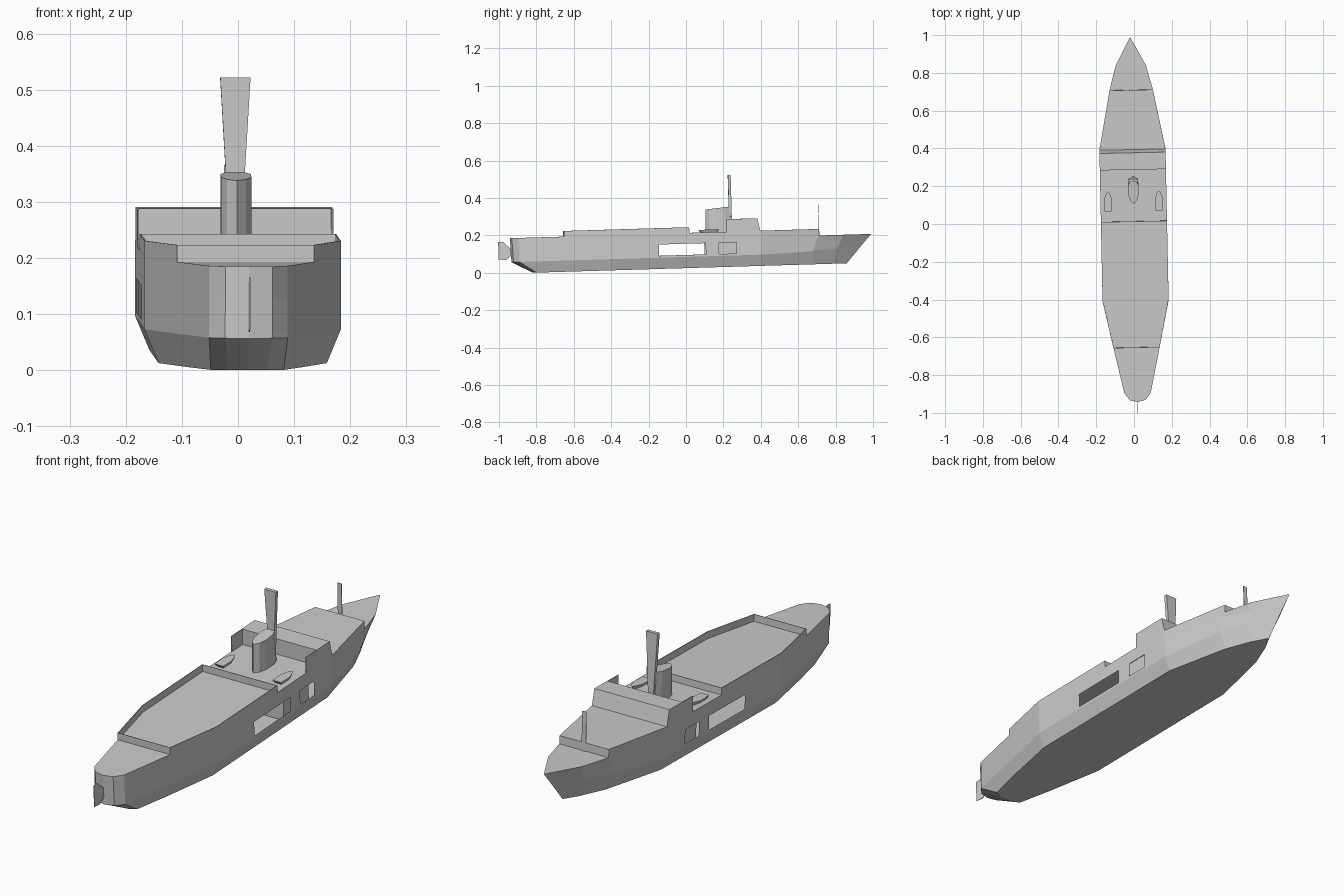
import bpy, bmesh
from mathutils import Matrix

if "Cube" in bpy.data.objects:
    bpy.data.objects.remove(bpy.data.objects["Cube"], do_unlink=True)

grey = bpy.data.materials.new("hull_grey")
grey.use_nodes = True
COLOUR = (0.6, 0.6, 0.6, 1)
grey.diffuse_color = COLOUR
grey.node_tree.nodes["Principled BSDF"].inputs["Base Color"].default_value = COLOUR

# The ship sits slightly turned and bow-up
POSE = (Matrix.Translation((0, 0, 0.0246)) @ Matrix.Rotation(0.0208, 4, 'Z')
        @ Matrix.Rotation(0.03, 4, 'X'))
DECK, FORE, RAIL, ROOF = 0.188, 0.153, 0.218, 0.255


def finish(name, bm, recalc=True):
    if recalc:
        bmesh.ops.recalc_face_normals(bm, faces=bm.faces)
    mesh = bpy.data.meshes.new(name)
    bm.to_mesh(mesh)
    bm.free()
    mesh.transform(POSE)
    mesh.materials.append(grey)
    ob = bpy.data.objects.new(name, mesh)
    bpy.context.collection.objects.link(ob)
    return ob


def loft(name, *rings):
    """Closed solid through rings of matching points."""
    bm = bmesh.new()
    rows = [[bm.verts.new(p) for p in r] for r in rings]
    n = len(rows[0])
    for a, b in zip(rows, rows[1:]):
        for i in range(n):
            j = (i + 1) % n
            bm.faces.new((a[i], a[j], b[j], b[i]))
    bm.faces.new(rows[0])
    bm.faces.new(rows[-1])
    return finish(name, bm)


def box(name, x0, x1, y0, y1, z0, z1):
    base = [(x0, y0), (x1, y0), (x1, y1), (x0, y1)]
    return loft(name, *[[(x, y, z) for x, y in base] for z in (z0, z1)])


def wall(name, pts, z0, z1):
    """Thin upright bulwark around a closed outline."""
    bm = bmesh.new()
    lo, hi = [[bm.verts.new((x, y, z)) for x, y in pts] for z in (z0, z1)]
    for i in range(len(pts)):
        j = (i + 1) % len(pts)
        bm.faces.new((lo[i], lo[j], hi[j], hi[i]))
    ob = finish(name, bm)
    mod = ob.modifiers.new("thickness", 'SOLIDIFY')
    mod.thickness = 0.003
    return ob


def mirrored(half):
    """Full outline from its +x half; end points lie on the centre line."""
    return half + [(-p[0], *p[1:]) for p in reversed(half[1:-1])]


# Hull stations: top (x, y, z), chine (x, y, z), bottom (x, y)
stations = [
    ((0, -0.937, DECK), (0, -0.932, 0.06), (0, -0.82)),
    ((0.042, -0.927, DECK), (0.042, -0.922, 0.06), (0.035, -0.815)),
    ((0.07, -0.89, DECK), (0.07, -0.89, 0.06), (0.065, -0.8)),
    ((0.122, -0.65, DECK), (0.122, -0.65, 0.06), (0.1, -0.65)),
]
for y in (-0.4, -0.145, 0.105, 0.175, 0.27, 0.4):
    stations.append(((0.175, y, DECK), (0.175, y, 0.06), (0.15, y)))
stations += [
    ((0.115, 0.715, DECK), (0.115, 0.68, 0.07), (0.085, 0.68)),
    ((0.08, 0.845, FORE), (0.062, 0.81, 0.08), (0.04, 0.79)),
    ((0, 0.995, FORE), (0, 0.93, 0.08), (0, 0.86)),
]
STEP = 10   # station where the main deck drops to the bow deck
WINDOWS = (5, 7)   # hull bays left open on both sides


def level(f):
    return [tuple(c + (t - c) * f for t, c in zip(top, chine)) for top, chine, _ in stations]


levels = [[(*b, 0) for _, _, b in stations]] + [level(f) for f in (0, 0.08, 0.55, 1)]
bm = bmesh.new()
rows = [[bm.verts.new(p) for p in mirrored(half)] for half in levels]
count = len(rows[0])
last = len(stations) - 1
openings = []
for k, (a, b) in enumerate(zip(rows, rows[1:])):
    for i in range(count):
        j = (i + 1) % count
        face = bm.faces.new((a[i], a[j], b[j], b[i]))
        bay = i if i < last else count - 1 - i
        if k == 2 and bay in WINDOWS:
            openings.append(face)
bm.faces.new(rows[0])
top = rows[-1]
# Main deck, step and lower bow deck
lo_r, lo_l = [bm.verts.new((s * 0.115, 0.715, FORE)) for s in (1, -1)]
r, l = top[STEP], top[count - STEP]
bm.faces.new(top[:STEP + 1] + top[count - STEP:])
bm.faces.new((r, l, lo_l, lo_r))
bm.faces.new([lo_r] + top[STEP + 1:count - STEP] + [lo_l])
# Side below the step, closing the corner to the bow edge
bm.faces.new((r, lo_r, top[STEP + 1]))
bm.faces.new((l, top[count - STEP - 1], lo_l))
# Trim the sheer so the rail drops straight at the step
bmesh.ops.recalc_face_normals(bm, faces=bm.faces)
for s, v, low, nxt in ((1, r, lo_r, top[STEP + 1]), (-1, l, lo_l, top[count - STEP - 1])):
    corner = [f for f in bm.faces if {v, low, nxt} == set(f.verts)]
    side = [f for f in bm.faces if v in f.verts and nxt in f.verts and f not in corner]
    for f in side:
        ring = [low if q is v else q for q in f.verts]
        lower = [q for q in f.verts if q not in (v, nxt)]
        near = min(lower, key=lambda q: q.co.y)
        bm.faces.new(ring)
        order = list(f.verts)
        tri = [v, near, low]
        if order[(order.index(v) + 1) % len(order)] is not near:
            tri.reverse()
        bm.faces.new(tri)
    bmesh.ops.delete(bm, geom=corner + side, context='FACES_ONLY')
bmesh.ops.recalc_face_normals(bm, faces=bm.faces)
bmesh.ops.delete(bm, geom=openings, context='FACES')
finish("hull", bm, recalc=False)

# Inside of the hull, seen through the openings
box("inner_bulkhead", -0.13, 0.13, 0.125, 0.3, 0.01, 0.17)
box("inner_ceiling", -0.17, 0.17, -0.3, 0.125, 0.17, 0.18)

# Bulwark round the long aft deck
rail = [(0.122, -0.65), (0.175, -0.4), (0.175, 0.02)]
wall("deck_bulwark", rail + [(-x, y) for x, y in reversed(rail)], DECK, RAIL)

# Bridge with a raked front, and its side wings
profile = [(0.295, DECK), (0.4, DECK), (0.385, ROOF), (0.295, ROOF)]
loft("bridge", *[[(x, y, z) for y, z in profile] for x in (-0.175, 0.175)])
for side, s in (("left", 1), ("right", -1)):
    x0, x1 = sorted((s * 0.172, s * 0.175))
    box(side + "_bridge_wing", x0, x1, 0.22, 0.295, DECK, ROOF)

    # Lifeboats, pointed towards the bow
    boat = [(-0.02, 0.075), (0.02, 0.075), (0.022, 0.135), (0.01, 0.17),
            (0, 0.182), (-0.01, 0.17), (-0.022, 0.135)]
    loft(side + "_lifeboat",
         [(s * 0.135 + x * 0.7, 0.125 + (y - 0.125) * 0.8, DECK) for x, y in boat],
         [(s * 0.135 + x, y, DECK + 0.014) for x, y in boat])

# Funnel with an oval section and a sloping top
oval = mirrored([(0, -0.075), (0.017, -0.055), (0.027, -0.02), (0.027, 0.035),
                 (0.016, 0.065), (0, 0.073)])
loft("funnel",
     [(x, 0.185 + y, DECK) for x, y in oval],
     [(x, 0.182 + y * 0.9, 0.316 + y * 0.08) for x, y in oval])

# Main mast, flaring upwards
loft("main_mast", *[[(x * w, y, z) for x, y in ((-1, 0.238), (1, 0.238), (1, 0.253), (-1, 0.253))]
                    for w, z in ((0.011, DECK), (0.017, 0.32), (0.027, 0.49))])

# Foremast
box("foremast", -0.01, 0.01, 0.716, 0.718, FORE, 0.32)

# Rudder plate at the stern
plate = [(-1.0, 0.17), (-0.975, 0.17), (-0.932, 0.13), (-0.932, 0.095), (-0.96, 0.072), (-1.0, 0.077)]
loft("rudder", *[[(x, y, z) for y, z in plate] for x in (-0.001, 0.001)])
